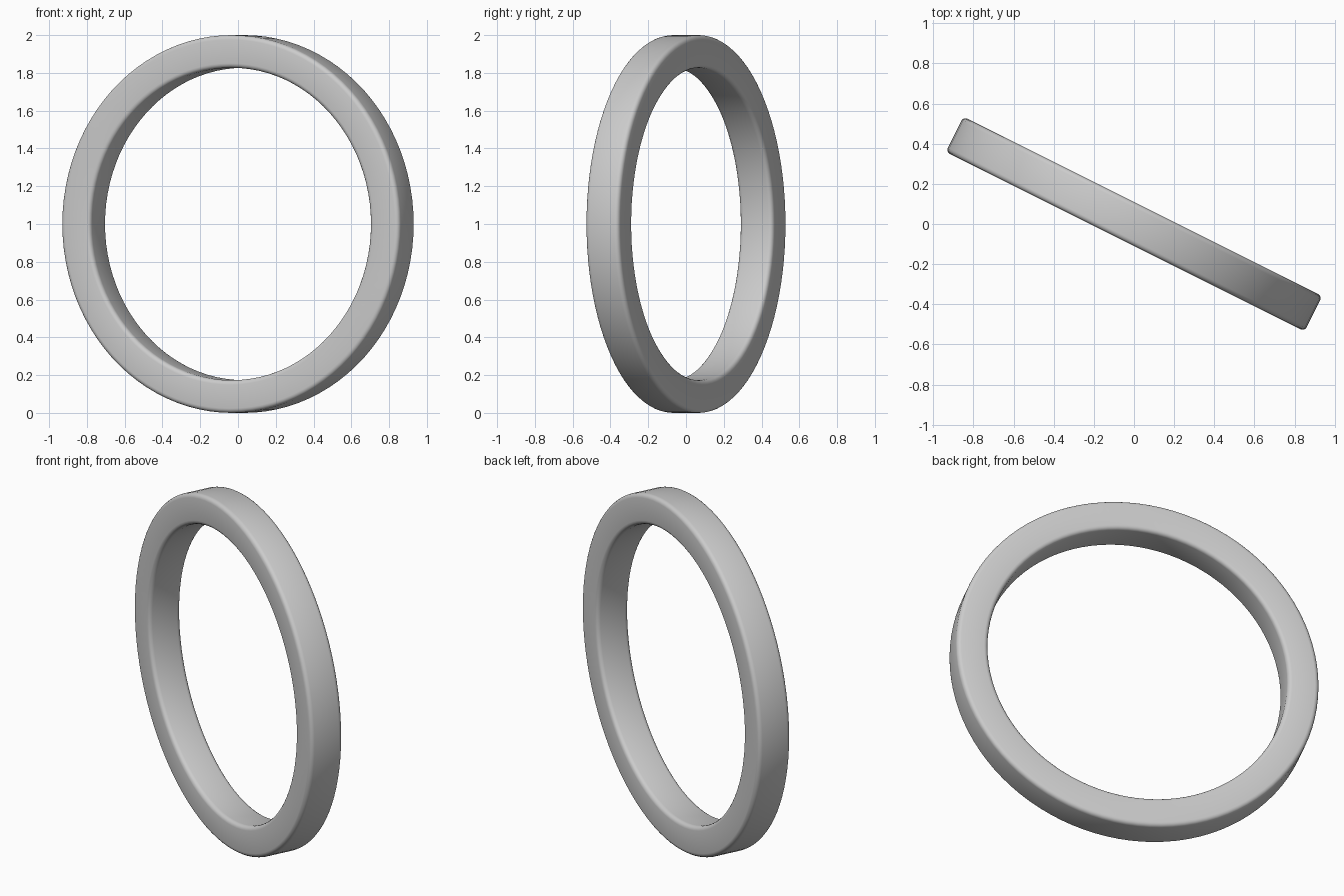
import bpy, bmesh, math
from mathutils import Matrix, Vector

if "Cube" in bpy.data.objects:
    bpy.data.objects.remove(bpy.data.objects["Cube"])

R_OUT, R_IN, HALF_W, FILLET = 1.0, 0.827, 0.098, 0.024
SEGMENTS, CORNER_STEPS = 96, 4

# Rounded rectangular cross-section: (radius, position along the axis)
profile = []
corners = [(R_OUT - FILLET, HALF_W - FILLET, 0), (R_IN + FILLET, HALF_W - FILLET, 90),
           (R_IN + FILLET, FILLET - HALF_W, 180), (R_OUT - FILLET, FILLET - HALF_W, 270)]
for r, y, start in corners:
    for i in range(CORNER_STEPS + 1):
        a = math.radians(start + 90 * i / CORNER_STEPS)
        profile.append((r + FILLET * math.cos(a), y + FILLET * math.sin(a)))

# Sweep the section around the y axis to form the ring
bm = bmesh.new()
loops = []
for s in range(SEGMENTS):
    t = 2 * math.pi * s / SEGMENTS
    loops.append([bm.verts.new((r * math.cos(t), y, r * math.sin(t))) for r, y in profile])
n = len(profile)
for s in range(SEGMENTS):
    a, b = loops[s], loops[(s + 1) % SEGMENTS]
    for i in range(n):
        j = (i + 1) % n
        bm.faces.new((a[i], a[j], b[j], b[i]))
bmesh.ops.recalc_face_normals(bm, faces=bm.faces)

# Turn the ring about z and stand it on the ground
turn = Matrix.Rotation(-math.atan(0.5), 4, 'Z')
bm.transform(Matrix.Translation(Vector((0, 0, R_OUT))) @ turn)

mesh = bpy.data.meshes.new("ring_band")
bm.to_mesh(mesh)
bm.free()
ring = bpy.data.objects.new("ring_band", mesh)
bpy.context.collection.objects.link(ring)
bpy.context.view_layer.objects.active = ring
ring.select_set(True)
bpy.ops.object.shade_smooth_by_angle(angle=math.radians(35))
